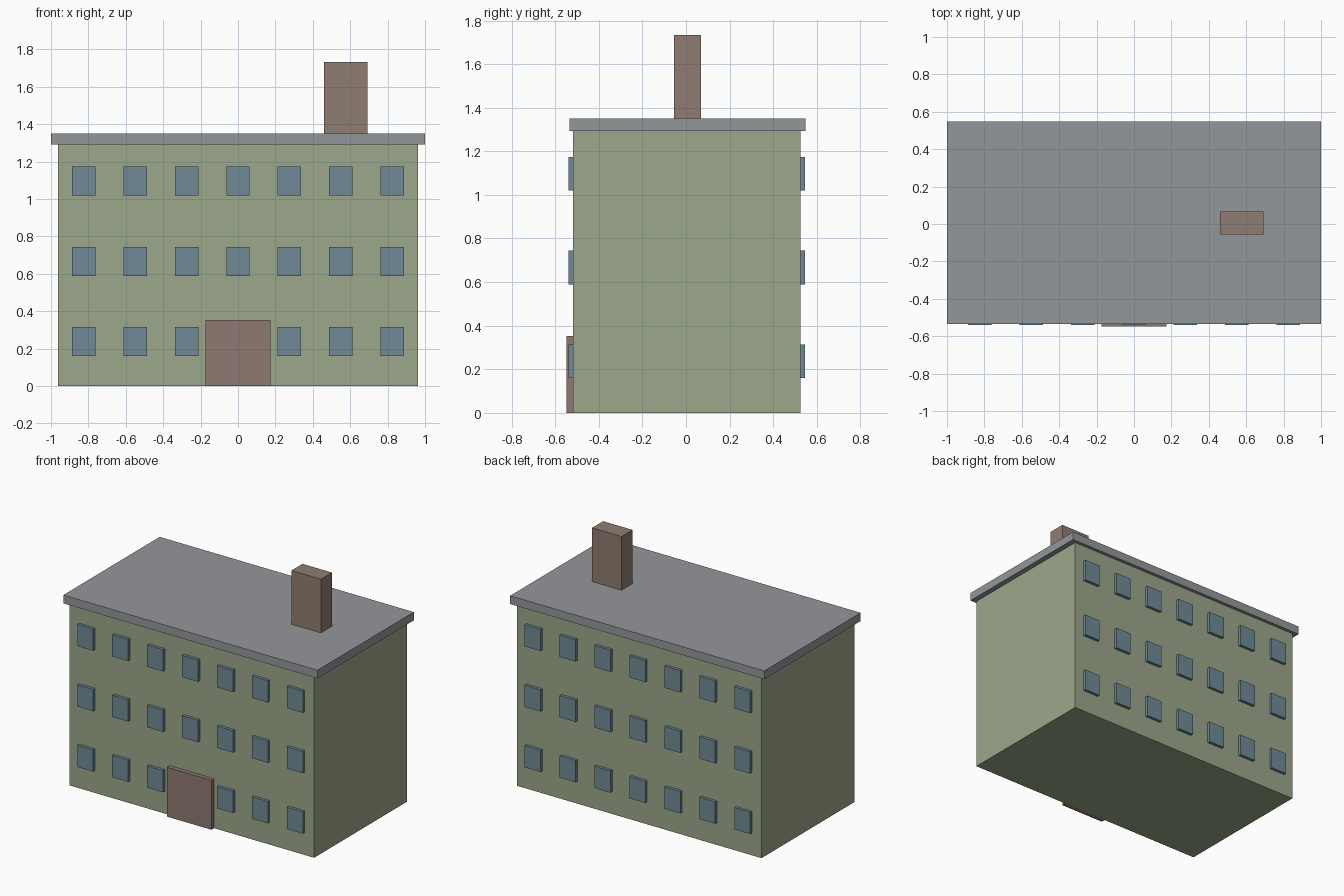
import bpy

if "Cube" in bpy.data.objects:
    bpy.data.objects.remove(bpy.data.objects["Cube"], do_unlink=True)


def linear(c):
    c /= 255
    return c / 12.92 if c <= 0.04045 else ((c + 0.055) / 1.055) ** 2.4


def material(name, *rgb):
    colour = (*[linear(c) for c in rgb], 1)
    mat = bpy.data.materials.new(name)
    mat.use_nodes = True
    mat.diffuse_color = colour
    mat.node_tree.nodes["Principled BSDF"].inputs["Base Color"].default_value = colour
    return mat


def box(name, mat, x, y, z):
    """Box spanning the (low, high) range on each axis."""
    spans = (x, y, z)
    bpy.ops.mesh.primitive_cube_add(size=1, location=[(a + b) / 2 for a, b in spans])
    obj = bpy.context.object
    obj.name = name
    obj.scale = [b - a for a, b in spans]
    bpy.ops.object.transform_apply(location=False, rotation=False, scale=True)
    obj.data.materials.append(mat)
    return obj


green = material("sage green wall", 156, 168, 139)
grey = material("slate grey roof", 148, 151, 154)
blue = material("window blue", 112, 138, 150)
brown = material("chimney brown", 144, 125, 114)
red_brown = material("door red brown", 143, 122, 114)

# Main block, overhanging flat roof, chimney and entrance door
FRONT, BACK = -0.518, 0.525
box("walls", green, (-0.962, 0.962), (FRONT, BACK), (0, 1.292))
box("roof", grey, (-1, 1), (-0.535, 0.548), (1.292, 1.351))
box("chimney", brown, (0.46, 0.692), (-0.056, 0.068), (1.351, 1.733))
box("door", red_brown, (-0.175, 0.175), (-0.548, FRONT), (0, 0.352))

# Three floors of seven windows on the front and back
WIDTH, HEIGHT, DEPTH = 0.125, 0.155, 0.021
for side, y in (("front", (FRONT - DEPTH, FRONT)), ("back", (BACK, BACK + DEPTH))):
    for floor in range(3):
        for column in range(-3, 4):
            if side == "front" and floor == 0 and column == 0:
                continue  # the door takes this place
            x = column * 0.275
            z = 0.237 + floor * 0.43
            box(f"{side}_window_{floor + 1}_{column + 4}", blue,
                (x - WIDTH / 2, x + WIDTH / 2), y,
                (z - HEIGHT / 2, z + HEIGHT / 2))
